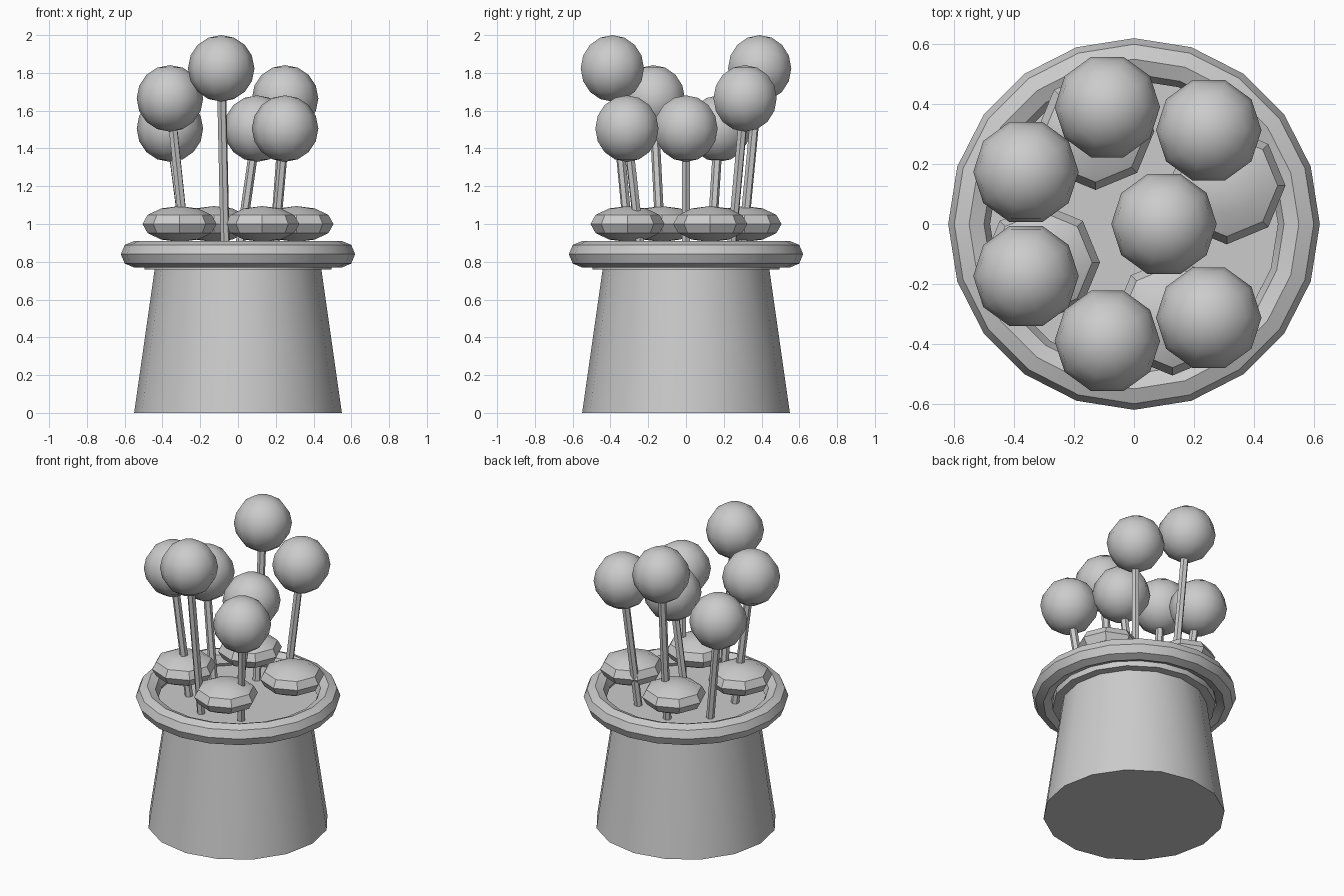
import bpy
from math import cos, sin, radians
from mathutils import Vector

if "Cube" in bpy.data.objects:
    bpy.data.objects.remove(bpy.data.objects["Cube"], do_unlink=True)

GREY = (0.6, 0.6, 0.6, 1)
grey = bpy.data.materials.new("plain grey")
grey.use_nodes = True
grey.diffuse_color = GREY
grey.node_tree.nodes["Principled BSDF"].inputs["Base Color"].default_value = GREY


def finish(name, angle=30):
    ob = bpy.context.object
    ob.name = name
    ob.data.materials.clear()
    ob.data.materials.append(grey)
    bpy.ops.object.transform_apply(location=False, rotation=True, scale=True)
    bpy.ops.object.shade_smooth_by_angle(angle=radians(angle))
    return ob


def polar(radius, degrees, z):
    a = radians(degrees)
    return Vector((radius * cos(a), radius * sin(a), z))


# Tapered pot body
bpy.ops.mesh.primitive_cone_add(vertices=16, radius1=0.55, radius2=0.44,
                                depth=0.77, location=(0, 0, 0.385))
finish("pot")

# Rolled rim
bpy.ops.mesh.primitive_torus_add(major_segments=20, minor_segments=8,
                                 major_radius=0.55, minor_radius=0.07,
                                 location=(0, 0, 0.84))
finish("rim")

# Soil disc
bpy.ops.mesh.primitive_cylinder_add(vertices=16, radius=0.495, depth=0.06,
                                    location=(0, 0, 0.79))
finish("soil")

# Flattened leaf pads
for i in range(4):
    bpy.ops.mesh.primitive_uv_sphere_add(segments=8, ring_count=6, radius=1,
                                         location=polar(0.335, 22.5 + 90 * i, 1))
    bpy.context.object.scale = (0.196, 0.196, 0.095)
    finish(f"leaf_{i + 1}", 33)


# Ball flowers on outward-leaning stems
def flower(number, base, tip):
    lean = tip - base
    bpy.ops.mesh.primitive_cylinder_add(vertices=6, radius=0.025, depth=lean.length,
                                        location=(base + tip) / 2)
    bpy.context.object.rotation_euler = lean.to_track_quat("Z", "Y").to_euler()
    finish(f"stem_{number}")
    bpy.ops.mesh.primitive_uv_sphere_add(segments=10, ring_count=8, radius=0.176,
                                         location=tip)
    bpy.context.object.rotation_euler.z = radians(90)
    finish(f"flower_{number}", 60)


LOW, MID, TALL = 1.505, 1.665, 1.824
flower(1, Vector((0, 0, 0.81)), Vector((0.1, 0, LOW)))
for i, z in enumerate((MID, TALL, LOW, MID, TALL, LOW), 1):
    angle = 360 / 7 * i
    flower(i + 1, polar(0.3, angle, 0.81), polar(0.4, angle, z))
